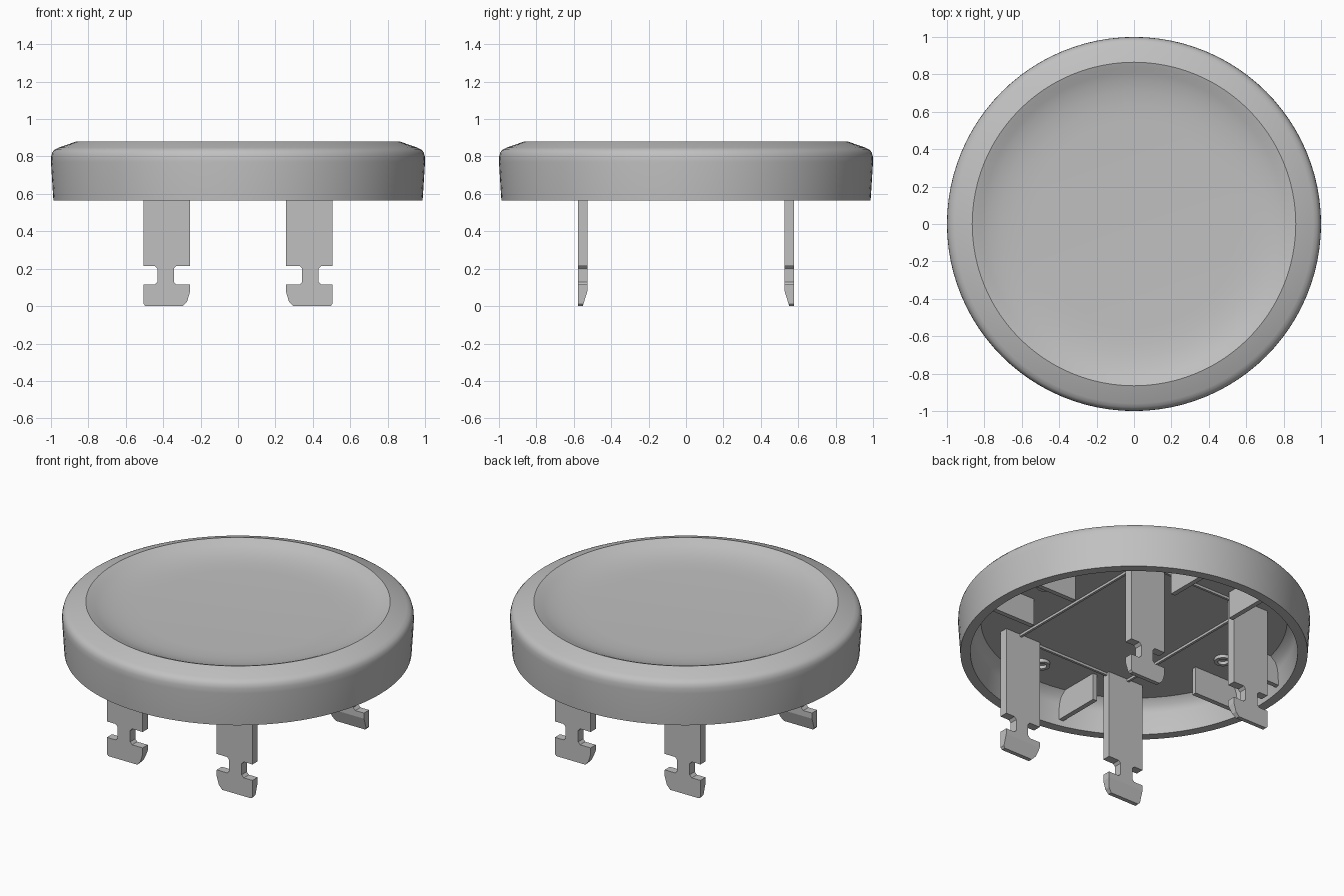
import bpy, bmesh, math
from mathutils import Vector, Matrix

cube = bpy.data.objects.get("Cube")
if cube:
    bpy.data.objects.remove(cube, do_unlink=True)

grey = bpy.data.materials.new("plain_grey")
grey.use_nodes = True
grey.diffuse_color = (0.53, 0.53, 0.53, 1)
grey.node_tree.nodes["Principled BSDF"].inputs["Base Color"].default_value = grey.diffuse_color


def finish(name, bm, smooth=False):
    """Turn a bmesh into a named object with the grey material."""
    bmesh.ops.recalc_face_normals(bm, faces=bm.faces)
    mesh = bpy.data.meshes.new(name)
    bm.to_mesh(mesh)
    bm.free()
    mesh.materials.append(grey)
    obj = bpy.data.objects.new(name, mesh)
    bpy.context.collection.objects.link(obj)
    if smooth:
        bpy.ops.object.select_all(action='DESELECT')
        obj.select_set(True)
        bpy.context.view_layer.objects.active = obj
        bpy.ops.object.shade_smooth_by_angle(angle=math.radians(30))
    return obj


def lathe(name, profile, closed=False, centre=(0, 0, 0), steps=96):
    """Revolve (radius, height) points about the vertical axis."""
    bm = bmesh.new()
    verts = [bm.verts.new((r, 0, z)) for r, z in profile]
    edges = [bm.edges.new(pair) for pair in zip(verts, verts[1:])]
    if closed:
        edges.append(bm.edges.new((verts[-1], verts[0])))
    bmesh.ops.spin(bm, geom=verts + edges, cent=(0, 0, 0), axis=(0, 0, 1),
                   angle=math.tau, steps=steps)
    bmesh.ops.remove_doubles(bm, verts=bm.verts, dist=0.0005)
    bmesh.ops.translate(bm, verts=bm.verts, vec=centre)
    return finish(name, bm, True)


def box(name, low, high):
    """Box between two opposite corners, given in any order."""
    a, b = Vector(low), Vector(high)
    size = [abs(v) for v in b - a]
    bm = bmesh.new()
    bmesh.ops.create_cube(bm, size=1, matrix=Matrix.Translation((a + b) / 2)
                          @ Matrix.Diagonal((*size, 1)))
    return finish(name, bm)


# Round cap: dished top, sloped rim, rounded shoulder, hollow underside
CEILING = 0.77
lathe("cap", [
    (0, 0.818), (0.55, 0.819), (0.64, 0.823), (0.71, 0.831), (0.77, 0.844),
    (0.81, 0.858), (0.84, 0.871), (0.865, 0.88),
    (0.96, 0.847), (0.98, 0.837), (0.993, 0.822), (0.999, 0.80),
    (1.0, 0.77), (0.987, 0.565),
    (0.93, 0.565), (0.92, 0.70), (0.905, 0.74), (0.87, CEILING), (0, CEILING)])

# Notched clip leg outline, as (x, z)
leg_outline = [
    (0.257, 0.79), (0.505, 0.79), (0.505, 0.215), (0.445, 0.215), (0.43, 0.2),
    (0.43, 0.13), (0.445, 0.115), (0.505, 0.115), (0.505, 0.012), (0.495, 0),
    (0.295, 0), (0.272, 0.025), (0.257, 0.075), (0.257, 0.115),
    (0.33, 0.115), (0.343, 0.13), (0.343, 0.2), (0.33, 0.215), (0.257, 0.215)]
LEG_IN, LEG_OUT, TAPER_Z = 0.527, 0.578, 0.08


def leg(name, sx, sy):
    bm = bmesh.new()
    face = bm.faces.new([bm.verts.new((sx * x, sy * LEG_OUT, z)) for x, z in leg_outline])
    new = bmesh.ops.extrude_face_region(bm, geom=[face])["geom"]
    inner = [v for v in new if isinstance(v, bmesh.types.BMVert)]
    bmesh.ops.translate(bm, verts=inner, vec=(0, sy * (LEG_IN - LEG_OUT), 0))
    # Taper the inside of the foot
    bmesh.ops.bisect_plane(bm, geom=bm.verts[:] + bm.edges[:] + bm.faces[:],
                           plane_co=(0, 0, TAPER_Z), plane_no=(0, 0, 1))
    for v in bm.verts:
        if v.co.z < TAPER_Z and abs(v.co.y) < 0.55:
            v.co.y += sy * 0.025 * (1 - v.co.z / TAPER_Z)
    finish(name, bm)


for side, sx in (("left", 1), ("right", -1)):
    for end, sy in (("front", -1), ("back", 1)):
        leg(f"{end}_{side}_leg", sx, sy)
        # Stiffening ribs from the wall inward
        box(f"{end}_{side}_side_rib", (sx * 0.6, sy * 0.17, 0.6),
            (sx * 0.91, sy * 0.2, 0.78))
        box(f"{end}_{side}_end_rib", (sx * 0.2, sy * 0.6, 0.6),
            (sx * 0.23, sy * 0.9, 0.78))
    # Low ridge and ring boss under the ceiling
    box(f"{side}_ridge", (sx * 0.39, -0.53, 0.755), (sx * 0.405, 0.53, 0.78))
    lathe(f"{side}_ring", [(0.03, 0.78), (0.03, 0.75), (0.05, 0.75), (0.05, 0.78)],
          True, (sx * 0.66, 0, 0), 24)

for end, sy in (("front", -1), ("back", 1)):
    box(f"{end}_ridge", (-0.26, sy * 0.545, 0.755), (0.26, sy * 0.56, 0.78))
lathe("front_ring", [(0.03, 0.78), (0.03, 0.75), (0.05, 0.75), (0.05, 0.78)],
      True, (0.1, -0.7, 0), 24)
